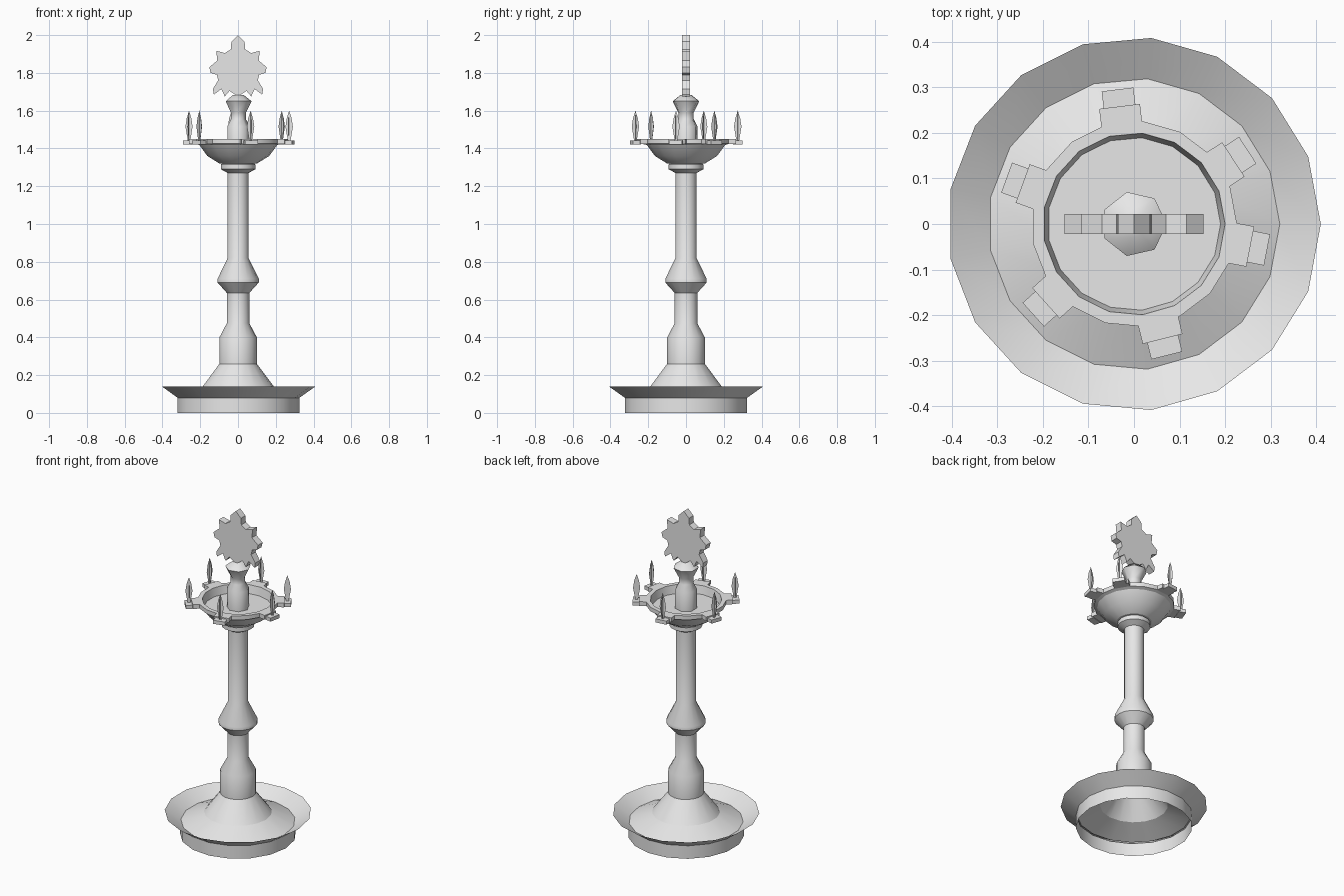
import bpy, bmesh, math
from mathutils import Matrix, Vector

cube = bpy.data.objects.get("Cube")
if cube:
    bpy.data.objects.remove(cube, do_unlink=True)

# Single metal colour
metal = bpy.data.materials.new("plain_grey")
metal.use_nodes = True
grey = (0.8, 0.8, 0.8, 1)
metal.diffuse_color = grey
metal.node_tree.nodes["Principled BSDF"].inputs["Base Color"].default_value = grey


def finish(bm, name, smooth=None):
    mesh = bpy.data.meshes.new(name)
    bm.to_mesh(mesh)
    bm.free()
    mesh.materials.append(metal)
    obj = bpy.data.objects.new(name, mesh)
    bpy.context.collection.objects.link(obj)
    if smooth:
        bpy.ops.object.select_all(action='DESELECT')
        obj.select_set(True)
        bpy.context.view_layer.objects.active = obj
        bpy.ops.object.shade_smooth_by_angle(angle=math.radians(smooth))
    return obj


def lathe(name, profile, sides, smooth, cap=False):
    """Revolve (radius, height) points, listed from the bottom upward."""
    bm = bmesh.new()
    rings = []
    for r, z in profile:
        rings.append([bm.verts.new((r * math.cos(math.tau * i / sides),
                                    r * math.sin(math.tau * i / sides), z))
                      for i in range(sides)])
    for low, high in zip(rings, rings[1:]):
        for i in range(sides):
            j = (i + 1) % sides
            bm.faces.new((low[i], low[j], high[j], high[i]))
    if cap:
        bm.faces.new(rings[-1])
    return finish(bm, name, smooth)


# Hollow foot with a flared drip tray, rising into the cone
lathe("base_tray", [(0.325, 0), (0.325, 0.08), (0.41, 0.14), (0.32, 0.085),
                    (0.19, 0.14), (0.1, 0.26)], 17, 30)

# Turned column with knop and collar
lathe("column", [(0.1, 0.26), (0.1, 0.4), (0.06, 0.475), (0.06, 0.635),
                 (0.11, 0.69), (0.11, 0.71), (0.056, 0.82), (0.056, 1.27),
                 (0.092, 1.29), (0.092, 1.315), (0.08, 1.325)], 17, 30)

# Oil bowl with rim, inner wall and floor
lathe("oil_bowl", [(0.08, 1.32), (0.1, 1.32), (0.165, 1.36), (0.207, 1.417),
                   (0.226, 1.425), (0.226, 1.45), (0.2, 1.45),
                   (0.19, 1.4)], 17, 30, cap=True)

# Centre post under the crest
lathe("crest_post", [(0.063, 1.395), (0.063, 1.515), (0.042, 1.555),
                     (0.042, 1.59), (0.072, 1.65), (0.03, 1.683)], 7, 55, cap=True)

# Mirrored crest outline, extruded through its thickness
half = [(0.035, 1.965), (0.038, 1.925), (0.07, 1.905), (0.115, 1.917),
        (0.11, 1.865), (0.152, 1.83), (0.145, 1.80), (0.112, 1.79),
        (0.105, 1.76), (0.133, 1.715), (0.128, 1.685), (0.088, 1.715),
        (0.07, 1.675), (0.045, 1.705)]
outline = [(0, 2.0)] + half + [(0, 1.675)] + [(-x, z) for x, z in reversed(half)]
bm = bmesh.new()
plate = bm.faces.new([bm.verts.new((x, -0.022, z)) for x, z in outline])
extruded = bmesh.ops.extrude_face_region(bm, geom=[plate])
bmesh.ops.translate(bm, vec=(0, 0.044, 0),
                    verts=[v for v in extruded["geom"] if isinstance(v, bmesh.types.BMVert)])
bmesh.ops.recalc_face_normals(bm, faces=bm.faces)
finish(bm, "crest", 35)


def box(bm, centre, size):
    bmesh.ops.create_cube(bm, size=1, matrix=Matrix.Translation(centre)
                          @ Matrix.Diagonal((*size, 1)))


# Wick holders around the rim, each with a flame of two crossed blades
flame = [(0.007, 1.44), (0.02, 1.515), (0.013, 1.56), (0, 1.6)]
for n, degrees in enumerate((33, 97, 160, 222, 284, 349), 1):
    turn = Matrix.Rotation(math.radians(degrees), 4, 'Z')
    bm = bmesh.new()
    box(bm, (0.235, 0, 1.437), (0.05, 0.09, 0.026))
    box(bm, (0.276, 0, 1.432), (0.043, 0.07, 0.022))
    bm.transform(turn)
    finish(bm, f"wick_holder_{n}")

    bm = bmesh.new()
    blade = flame + [(-x, z) for x, z in reversed(flame[:-1])]
    for axis in (Vector((1, 0, 0)), Vector((0, 1, 0))):
        bm.faces.new([bm.verts.new(axis * x + Vector((0.276, 0, z))) for x, z in blade])
    bm.transform(turn)
    finish(bm, f"flame_{n}")
